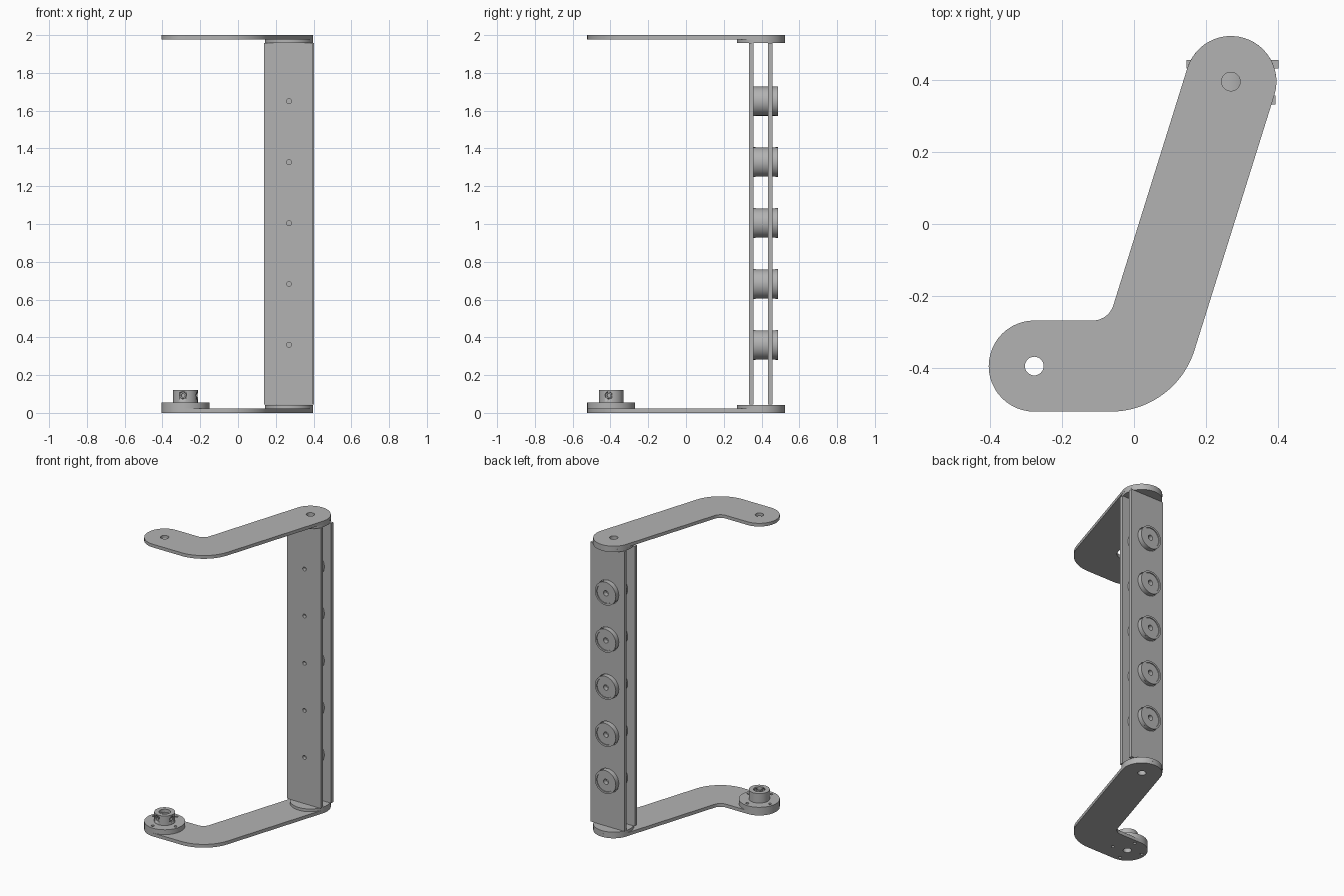
import bpy, bmesh
from math import sin, cos, radians, pi, tau
from mathutils import Matrix, Vector

if "Cube" in bpy.data.objects:
    bpy.data.objects.remove(bpy.data.objects["Cube"], do_unlink=True)

GREY = (0.45, 0.45, 0.45, 1)
metal = bpy.data.materials.new("plain grey")
metal.use_nodes = True
metal.diffuse_color = GREY
metal.node_tree.nodes["Principled BSDF"].inputs["Base Color"].default_value = GREY

R = 0.127                      # rounded end radius
HOLE = 0.026
FOOT = Vector((-0.278, -0.396))   # free end of the arms
POST = Vector((0.27, 0.397))      # end carrying the upright
TILT = 17.4                       # lean of the arm from the y axis
upright = Matrix.Rotation(pi / 2, 4, 'X')


def arc(c, r, a0, a1, n=24):
    angles = [radians(a0 + (a1 - a0) * i / n) for i in range(n + 1)]
    return [(c[0] + r * cos(a), c[1] + r * sin(a)) for a in angles]


def circle(c, r, n=48):
    return arc(c, r, 0, 360, n)[:-1]


def finish(name, bm):
    bmesh.ops.remove_doubles(bm, verts=bm.verts, dist=1e-5)
    bmesh.ops.recalc_face_normals(bm, faces=bm.faces)
    mesh = bpy.data.meshes.new(name)
    bm.to_mesh(mesh)
    bm.free()
    mesh.materials.append(metal)
    ob = bpy.data.objects.new(name, mesh)
    bpy.context.collection.objects.link(ob)
    bpy.ops.object.select_all(action='DESELECT')
    ob.select_set(True)
    bpy.context.view_layer.objects.active = ob
    bpy.ops.object.shade_smooth_by_angle(angle=radians(30))
    return ob


def plate(name, loops, low, high, turn=None):
    """Extrude an outline with holes from low to high."""
    curve = bpy.data.curves.new(name, 'CURVE')
    curve.dimensions = '2D'
    curve.fill_mode = 'BOTH'
    curve.extrude = (high - low) / 2
    for loop in loops:
        spline = curve.splines.new('POLY')
        spline.points.add(len(loop) - 1)
        for p, (x, y) in zip(spline.points, loop):
            p.co = (x, y, 0, 1)
        spline.use_cyclic_u = True
    helper = bpy.data.objects.new(name + " outline", curve)
    bpy.context.collection.objects.link(helper)
    graph = bpy.context.evaluated_depsgraph_get()
    mesh = bpy.data.meshes.new_from_object(helper.evaluated_get(graph))
    bm = bmesh.new()
    bm.from_mesh(mesh)
    bpy.data.objects.remove(helper)
    bpy.data.curves.remove(curve)
    bpy.data.meshes.remove(mesh)
    mid = (low + high) / 2
    if turn:
        bm.transform(Matrix.Translation((0, mid, 0)) @ turn)
    else:
        bm.transform(Matrix.Translation((0, 0, mid)))
    return finish(name, bm)


def lathe(name, profile, matrix, steps=48):
    """Spin a (radius, height) profile about its axis."""
    bm = bmesh.new()
    verts = [bm.verts.new((r, 0, h)) for r, h in profile]
    edges = [bm.edges.new(pair) for pair in zip(verts, verts[1:])]
    bmesh.ops.spin(bm, geom=verts + edges, cent=(0, 0, 0), axis=(0, 0, 1),
                   angle=tau, steps=steps)
    bm.transform(matrix)
    return finish(name, bm)


# Bent arms
outline = (arc(FOOT, R, 270, 90)
           + arc((-0.115, -0.209), 0.06, -90, -TILT, 10)
           + arc(POST, R, 180 - TILT, -TILT)
           + arc((-0.065, -0.278), 0.245, -TILT, -90))
bolts = [circle(FOOT + 0.1 * Vector((cos(a), sin(a))), 0.01, 16)
         for a in (radians(77 + 90 * k) for k in range(4))]
eyes = [circle(FOOT, HOLE), circle(POST, HOLE)]
plate("upper_arm", [outline] + eyes, 1.978, 2.0)
plate("lower_arm", [outline] + eyes + bolts, 0, 0.023)

# Round spacers holding the upright plates
for name, low in (("upper_spacer", 1.959), ("lower_spacer", 0.023)):
    plate(name, [circle(POST, R), circle(POST, HOLE)], low, low + 0.019)

# Upright plates
levels = [0.36 + 0.3225 * i for i in range(5)]


def box(x0, x1):
    return [(x0, 0.044), (x1, 0.044), (x1, 1.958), (x0, 1.958)]


plate("front_upright", [box(0.137, 0.394)] + [circle((POST.x, z), 0.013, 24) for z in levels],
      0.333, 0.358, upright)
plate("back_upright", [box(0.147, 0.403)] + [circle((POST.x, z), 0.081) for z in levels],
      0.433, 0.457, upright)

# Round inserts with a rim and a blind bore, facing the back
insert = [(0, 0.357), (0.079, 0.357), (0.079, 0.367), (0.077, 0.369), (0.077, 0.473),
          (0.079, 0.475), (0.079, 0.487), (0.066, 0.487), (0.066, 0.481),
          (0.018, 0.481), (0.018, 0.45), (0, 0.45)]
for i, z in enumerate(levels):
    facing_back = Matrix.Translation((POST.x, 0, z)) @ Matrix.Rotation(-pi / 2, 4, 'X')
    lathe(f"insert_{i + 1}", insert, facing_back)

# Mounting flange with hub
plate("flange", [circle(FOOT, R), circle(FOOT, HOLE)] + bolts, 0.023, 0.056)
hub = lathe("hub", [(HOLE, 0.056), (0.065, 0.056), (0.065, 0.121), (0.036, 0.121),
                    (0.036, 0.1), (HOLE, 0.1), (HOLE, 0.056)],
            Matrix.Translation((FOOT.x, FOOT.y, 0)))

# Set screws sunk in the hub, on two sides
for i, angle in enumerate((257, 347)):
    out = Matrix.Translation((FOOT.x, FOOT.y, 0.093)) @ \
        Matrix.Rotation(radians(angle), 4, 'Z') @ Matrix.Rotation(pi / 2, 4, 'Y')
    cutter = lathe(f"screw_hole_cutter_{i + 1}",
                   [(0, 0.02), (0.019, 0.02), (0.019, 0.08), (0, 0.08)], out, 24)
    cutter.hide_render = True
    cutter.hide_set(True)
    cut = hub.modifiers.new("screw hole", 'BOOLEAN')
    cut.object = cutter
    cut.operation = 'DIFFERENCE'
    cut.solver = 'EXACT'
    lathe(f"set_screw_{i + 1}", [(0, 0.04), (0.017, 0.04), (0.017, 0.06), (0.01, 0.06),
                                 (0.01, 0.05), (0, 0.05)], out, 24)
